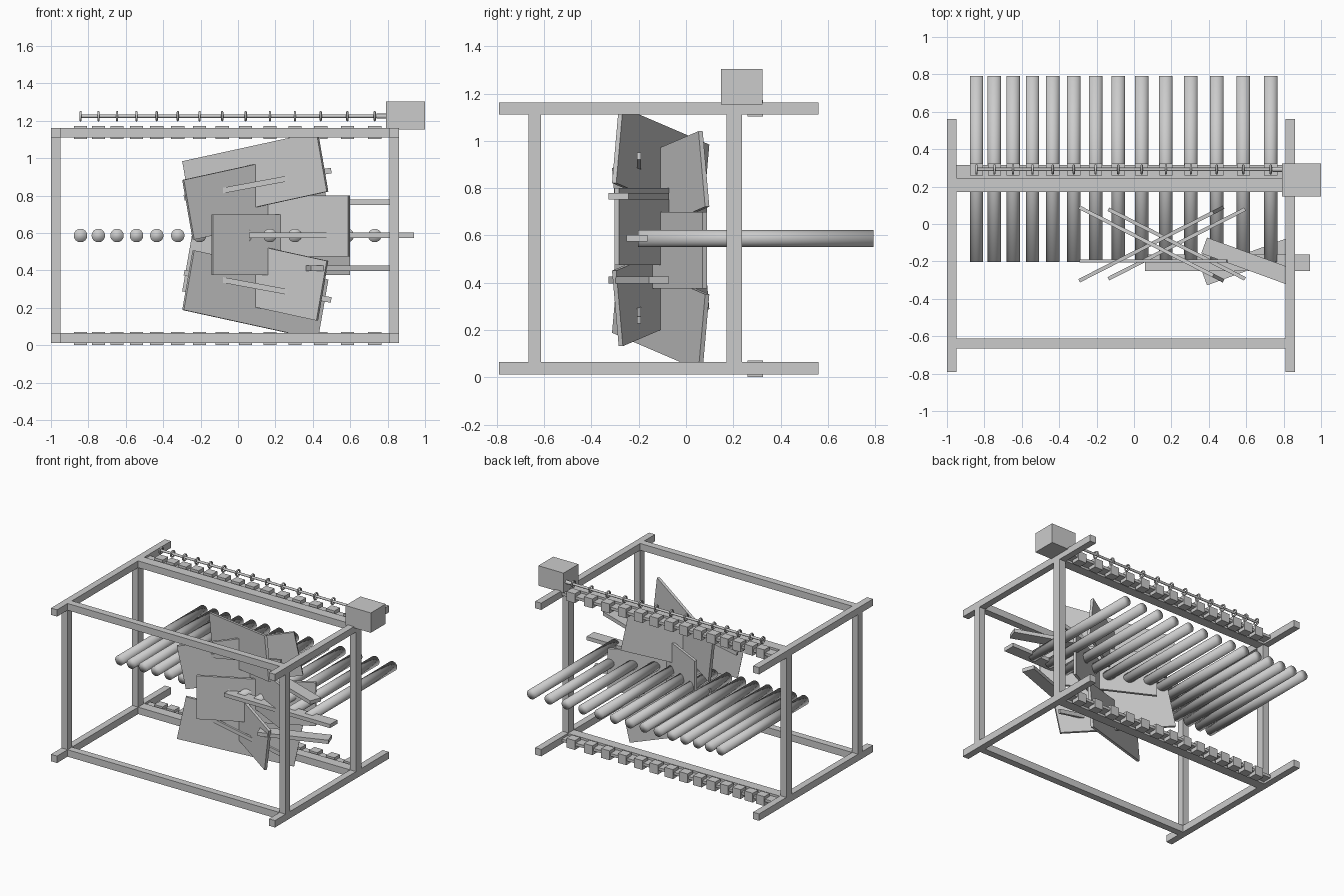
import bpy
from math import radians, pi

if "Cube" in bpy.data.objects:
    bpy.data.objects.remove(bpy.data.objects["Cube"])


def box(name, center, size, pitch=0, yaw=0):
    """Box placed by centre and size; tilted about y, then turned about z."""
    bpy.ops.mesh.primitive_cube_add(size=1, location=center,
                                    rotation=(0, radians(pitch), radians(yaw)))
    o = bpy.context.object
    o.name = name
    o.scale = size
    bpy.ops.object.transform_apply(location=False, rotation=False, scale=True)
    return o


def span(name, x, y, z):
    """Upright box given by its ranges."""
    r = (x, y, z)
    return box(name, [(a + b) / 2 for a, b in r], [b - a for a, b in r])


# Frame: depth beams, posts and long beams
levels = {"lower": (0.013, 0.065), "upper": (1.112, 1.163)}
sides = {"left": (-1.0, -0.95), "right": (0.81, 0.86)}
depths = {"front": (-0.665, -0.613), "back": (0.172, 0.245)}
for side, xr in sides.items():
    for lev, zr in levels.items():
        span(f"{side}_{lev}_depth_beam", xr, (-0.79, 0.561), zr)
    span(f"{side}_front_post", xr, depths["front"], (0.065, 1.112))
    span(f"{side}_back_post", xr, (0.172, 0.237), (0.065, 1.112))
for lev, zr in levels.items():
    for d, yr in depths.items():
        span(f"{d}_{lev}_long_beam", (-0.95, 0.81), yr, zr)
    # thin ledge carrying the row of blocks
    mid = sum(zr) / 2
    span(f"{lev}_block_ledge", (-0.95, 0.81), (0.245, 0.315), (mid - 0.01, mid + 0.01))

# Rods, blocks and shaft rings share one gradually widening spacing
x = -0.842
for i in range(14):
    bpy.ops.mesh.primitive_cylinder_add(vertices=32, radius=0.036, depth=0.995,
                                        location=(x, 0.2945, 0.587), rotation=(pi / 2, 0, 0))
    bpy.context.object.name = f"rod_{i + 1}"
    bpy.ops.object.shade_smooth()
    for lev, z in (("lower", 0.036), ("upper", 1.138)):
        box(f"{lev}_block_{i + 1}", (x, 0.292, z), (0.07, 0.065, 0.07))
    bpy.ops.mesh.primitive_torus_add(major_radius=0.022, minor_radius=0.006,
                                     major_segments=20, minor_segments=8,
                                     location=(x, 0.292, 1.225), rotation=(0, pi / 2, 0))
    bpy.context.object.name = f"shaft_ring_{i + 1}"
    bpy.ops.object.shade_smooth()
    x += 0.0955 + 0.00425 * i

# Drive shaft, coupling and motor box
for name, a, b, r in (("drive_shaft", -0.845, 0.79, 0.009), ("shaft_coupling", 0.74, 0.80, 0.013)):
    bpy.ops.mesh.primitive_cylinder_add(vertices=16, radius=r, depth=b - a,
                                        location=((a + b) / 2, 0.292, 1.225),
                                        rotation=(0, pi / 2, 0))
    bpy.context.object.name = name
    bpy.ops.object.shade_smooth_by_angle()
span("motor_box", (0.79, 1.0), (0.147, 0.324), (1.154, 1.303))

# Crossed boards: three tiers, two boards each
for tier, cx, cz, pitch in (("upper", 0.0925, 0.803, -11), ("middle", 0.228, 0.5375, 0),
                            ("lower", 0.0925, 0.27, 11)):
    for k, yaw in enumerate((27, -27)):
        box(f"{tier}_crossed_board_{k + 1}", (cx, -0.107, cz + 0.1 * k),
            (0.82, 0.02, 0.325), pitch, yaw)

# Thin tilted slats through the outer tiers
box("upper_slat", (0.105, -0.198, 0.862), (0.8, 0.017, 0.03), -10.5)
box("lower_slat", (0.105, -0.198, 0.315), (0.8, 0.017, 0.03), 10.5)

# Flat bars sticking out to the right
box("upper_flat_bar", (0.61, -0.2, 0.765), (0.5, 0.09, 0.028), 0, -20)
box("lower_flat_bar", (0.61, -0.2, 0.412), (0.5, 0.09, 0.028), 0, 20)
box("middle_flat_bar", (0.5, -0.207, 0.588), (0.88, 0.088, 0.028))
